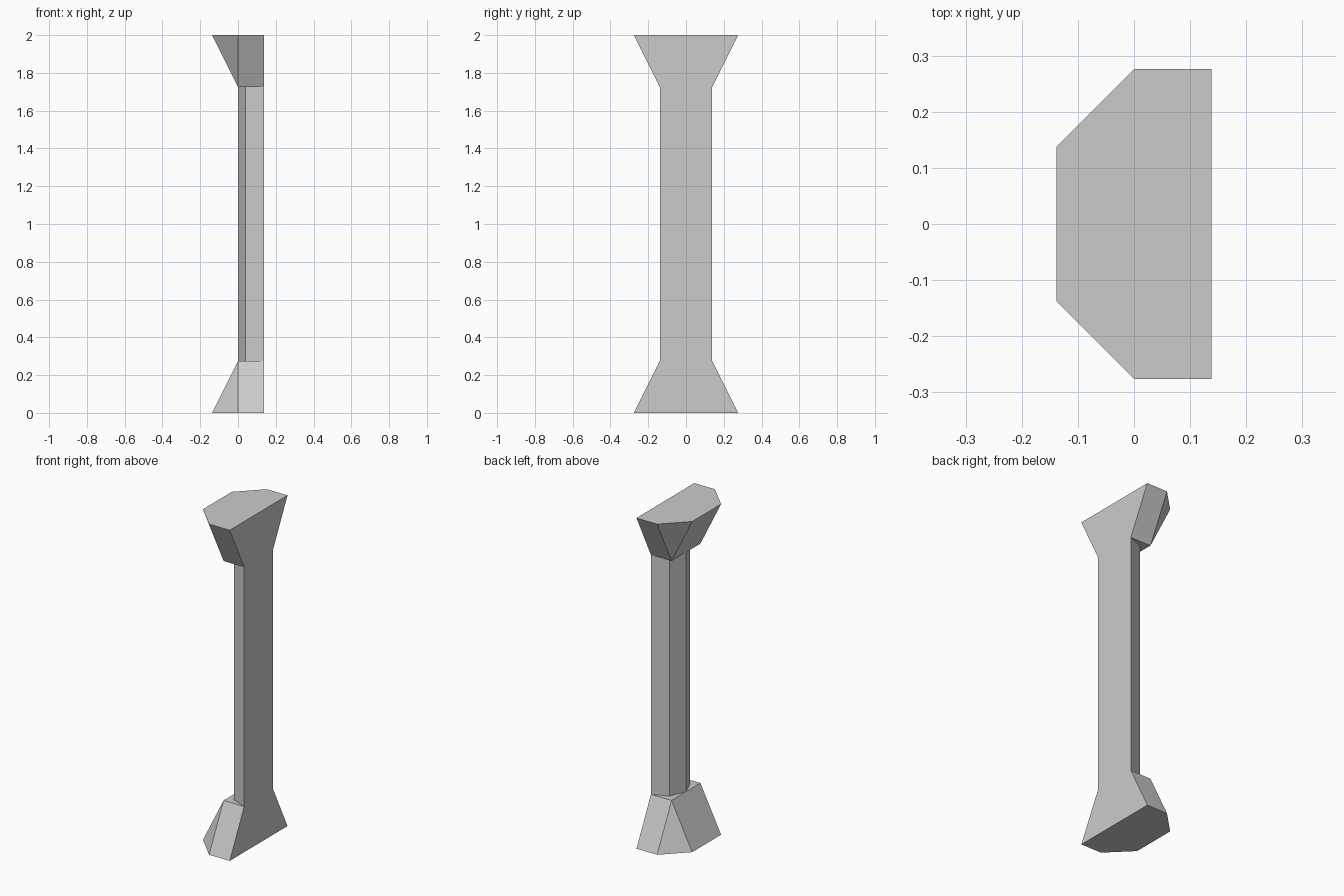
import bpy, bmesh, math

if "Cube" in bpy.data.objects:
    bpy.data.objects.remove(bpy.data.objects["Cube"])

A = 0.138      # half depth of the footing
H = 0.276      # height of footing and capital
TOP = 2.0


def hull_object(name, points):
    """Flat-faced convex solid around the given points."""
    bm = bmesh.new()
    for p in points:
        bm.verts.new(p)
    bmesh.ops.convex_hull(bm, input=bm.verts)
    bmesh.ops.dissolve_limit(bm, angle_limit=math.radians(1),
                             verts=bm.verts, edges=bm.edges)
    bmesh.ops.recalc_face_normals(bm, faces=bm.faces)
    mesh = bpy.data.meshes.new(name)
    bm.to_mesh(mesh)
    bm.free()
    obj = bpy.data.objects.new(name, mesh)
    bpy.context.collection.objects.link(obj)
    return obj


def flared_block(name, wide_z, narrow_z):
    """Chamfered wide end tapering to a rectangle, flush with the back."""
    half = [(-A, A, wide_z), (0, 2 * A, wide_z), (A, 2 * A, wide_z),
            (0, A, narrow_z), (A, A, narrow_z)]
    return hull_object(name, half + [(x, -y, z) for x, y, z in half])


# Footing and capital mirror each other
flared_block("footing", 0, H)
flared_block("capital", TOP, TOP - H)

# Half-octagon shaft against the flat back
arc = [math.pi / 2 + i * math.pi / 4 for i in range(5)]
hull_object("shaft", [(A + A * math.cos(t), A * math.sin(t), z)
                      for t in arc for z in (H, TOP - H)])
